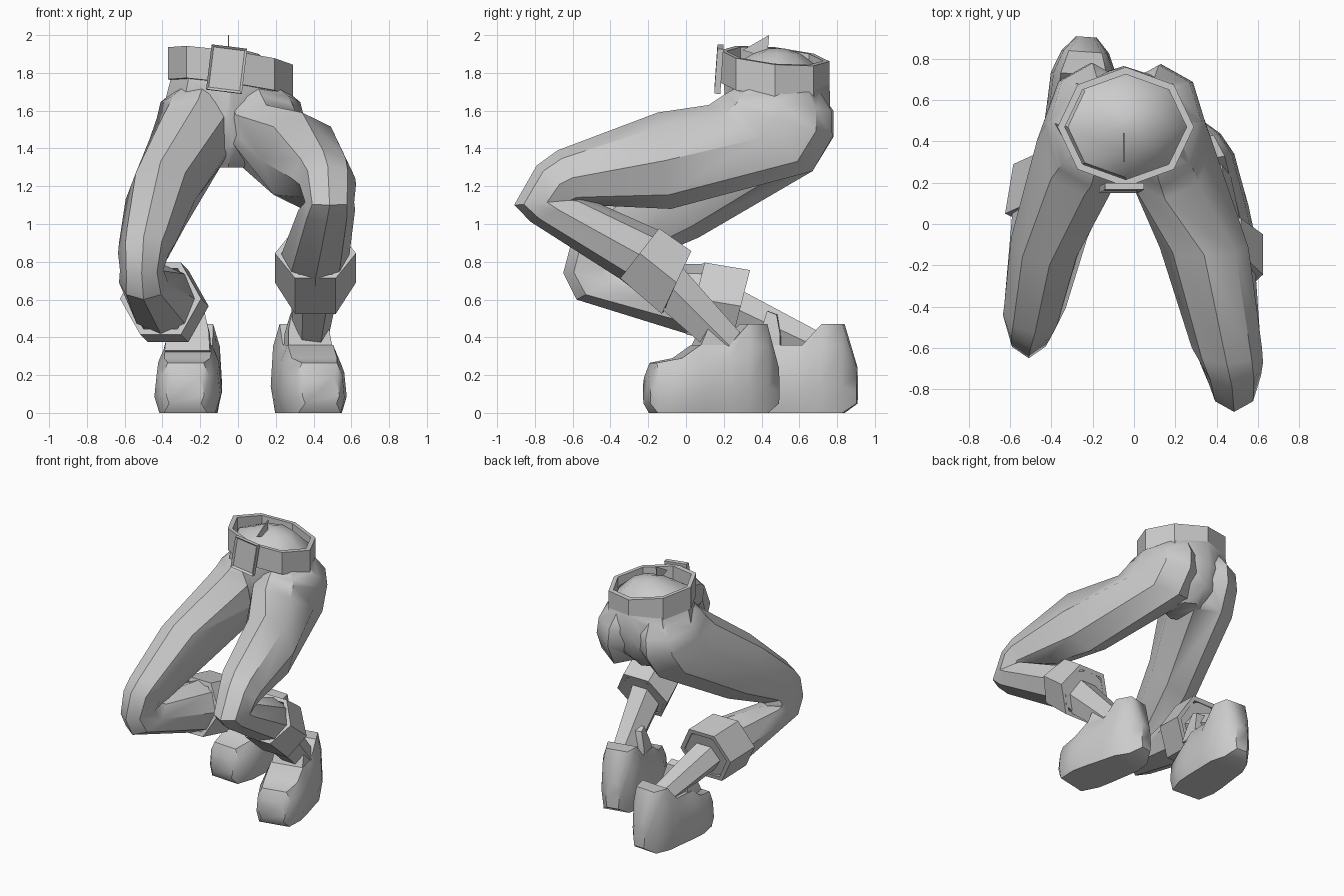
import bpy, bmesh, math
from mathutils import Vector, Matrix

if "Cube" in bpy.data.objects:
    bpy.data.objects.remove(bpy.data.objects["Cube"])

grey = bpy.data.materials.new("light grey")
grey.diffuse_color = (0.6, 0.6, 0.6, 1)
grey.use_nodes = True
grey.node_tree.nodes["Principled BSDF"].inputs["Base Color"].default_value = grey.diffuse_color


def loft(name, rings, closed=False):
    """Skin equal-length point rings; cap the ends, or join them into a band."""
    bm = bmesh.new()
    vs = [[bm.verts.new(p) for p in r] for r in rings]
    n = len(vs[0])
    pairs = list(zip(vs, vs[1:])) + ([(vs[-1], vs[0])] if closed else [])
    for a, b in pairs:
        for i in range(n):
            j = (i + 1) % n
            bm.faces.new((a[i], a[j], b[j], b[i]))
    if not closed:
        bm.faces.new(vs[0])
        bm.faces.new(vs[-1])
    bmesh.ops.recalc_face_normals(bm, faces=bm.faces)
    me = bpy.data.meshes.new(name)
    bm.to_mesh(me)
    bm.free()
    ob = bpy.data.objects.new(name, me)
    bpy.context.collection.objects.link(ob)
    me.materials.append(grey)
    return ob


def cross(x, yo, zo, yi, zi, w, n=8, phase=0.0, s=1.0):
    """Ring between an outer and an inner (y, z) point with half-width w in x."""
    c = Vector((x, (yo + yi) / 2, (zo + zi) / 2))
    u = Vector((0, (yo - yi) / 2, (zo - zi) / 2)) * s
    pts = []
    for i in range(n):
        a = 2 * math.pi * (i + phase) / n
        pts.append(c + u * math.cos(a) + Vector((w * s * math.sin(a), 0, 0)))
    return pts


def flat(x, y, z, rx, ry, n=8, sx=0.0, sy=0.0):
    """Horizontal ring, optionally sloped."""
    pts = []
    for i in range(n):
        a = 2 * math.pi * i / n
        dx, dy = rx * math.cos(a), ry * math.sin(a)
        pts.append(Vector((x + dx, y + dy, z + sx * dx + sy * dy)))
    return pts


# Trousers: hips plus two bent legs
trousers = loft("trousers", [
    flat(-0.05, 0.48, 1.30, 0.10, 0.14),
    flat(-0.05, 0.49, 1.40, 0.25, 0.235),
    flat(-0.05, 0.49, 1.56, 0.36, 0.275),
    flat(-0.04, 0.48, 1.74, 0.315, 0.28, sx=-0.1),
    flat(-0.04, 0.47, 1.82, 0.28, 0.245, sx=-0.12),
    flat(-0.04, 0.48, 1.90, 0.15, 0.13),
    flat(-0.04, 0.48, 1.93, 0.04, 0.04)])
right_leg = loft("right_trouser_leg", [cross(*r) for r in [
    (0.10, 0.30, 1.74, 0.71, 1.70, 0.14),
    (0.12, 0.21, 1.69, 0.77, 1.60, 0.21),
    (0.13, 0.18, 1.67, 0.775, 1.46, 0.22),
    (0.15, 0.12, 1.63, 0.67, 1.28, 0.23),
    (0.34, -0.15, 1.59, -0.08, 1.08, 0.215),
    (0.45, -0.68, 1.39, -0.52, 1.10, 0.17),
    (0.475, -0.79, 1.31, -0.55, 1.11, 0.15),
    (0.485, -0.91, 1.10, -0.56, 1.13, 0.13),
    (0.47, -0.82, 1.01, -0.53, 1.14, 0.15),
    (0.41, -0.35, 0.71, -0.15, 0.97, 0.18),
    (0.41, -0.12, 0.53, 0.02, 0.85, 0.18)]])
left_leg = loft("left_trouser_leg", [cross(*r) for r in [
    (-0.18, 0.30, 1.74, 0.71, 1.70, 0.14),
    (-0.20, 0.21, 1.69, 0.78, 1.60, 0.21),
    (-0.21, 0.18, 1.66, 0.78, 1.46, 0.22),
    (-0.24, 0.14, 1.61, 0.67, 1.28, 0.23),
    (-0.41, -0.20, 1.33, 0.07, 0.93, 0.185),
    (-0.48, -0.53, 1.02, -0.28, 0.78, 0.15),
    (-0.50, -0.60, 0.93, -0.28, 0.76, 0.135),
    (-0.51, -0.65, 0.74, -0.27, 0.77, 0.115),
    (-0.50, -0.58, 0.60, -0.24, 0.78, 0.13),
    (-0.41, 0.00, 0.42, 0.10, 0.79, 0.18),
    (-0.37, 0.23, 0.38, 0.33, 0.75, 0.18)]])
bpy.context.view_layer.objects.active = trousers
for leg in (right_leg, left_leg):
    m = trousers.modifiers.new("join", 'BOOLEAN')
    m.operation, m.solver, m.object = 'UNION', 'EXACT', leg
    bpy.ops.object.modifier_apply(modifier=m.name)
    bpy.data.objects.remove(leg)

# Turned-up cuffs: hollow six-sided bands
for name, a, b in [
        ("right_cuff", (0.41, -0.35, 0.71, -0.14, 0.98, 0.19), (0.41, -0.13, 0.52, 0.03, 0.86, 0.19)),
        ("left_cuff", (-0.41, 0.00, 0.41, 0.10, 0.80, 0.19), (-0.37, 0.24, 0.37, 0.34, 0.76, 0.19))]:
    loft(name, [cross(*r, n=6, phase=0.5, s=s)
                for r, s in ((a, 1.13), (b, 1.13), (b, 0.95), (a, 0.95))], closed=True)

# Ankles
loft("right_ankle", [cross(0.41, -0.18, 0.57, -0.03, 0.81, 0.13, n=6, phase=0.5),
                     cross(0.38, 0.16, 0.28, 0.30, 0.43, 0.09, n=6, phase=0.5)])
loft("left_ankle", [cross(-0.38, 0.16, 0.47, 0.25, 0.69, 0.13, n=6, phase=0.5),
                    cross(-0.25, 0.63, 0.28, 0.73, 0.43, 0.09, n=6, phase=0.5)])


# Shoes: stations from toe to heel, (y, half-width, bottom, top)
def shoe(side, x, y, yaw, tongue_y):
    place = Matrix.Translation((x, y, 0)) @ Matrix.Rotation(yaw, 4, 'Z')
    rings = []
    for sy, w, z0, z1 in [(-0.355, 0.10, 0.05, 0.19), (-0.32, 0.135, 0, 0.265),
                          (-0.19, 0.175, 0, 0.29), (-0.09, 0.175, 0, 0.36),
                          (0.07, 0.165, 0, 0.36), (0.17, 0.16, 0, 0.47),
                          (0.28, 0.115, 0, 0.47), (0.352, 0.05, 0.05, 0.24)]:
        h = z1 - z0
        half = [(0.85, z0), (1.0, z0 + 0.3 * h), (0.92, z0 + 0.75 * h), (0.7, z1)]
        pts = [(w * k, z) for k, z in half] + [(-w * k, z) for k, z in reversed(half)]
        rings.append([place @ Vector((px, sy, pz)) for px, pz in pts])
    loft(side + "_shoe", rings)
    # Tongue in front of the ankle
    loft(side + "_shoe_tongue", [
        [place @ Vector((px, py + tongue_y, pz)) for px, py, pz in
         ((-w, y0, z), (w, y0, z), (w, y1, z - 0.02), (-w, y1, z - 0.02))]
        for w, y0, y1, z in ((0.12, -0.10, 0.05, 0.33), (0.11, -0.05, 0.05, 0.44), (0.085, -0.02, 0.03, 0.54))])


shoe("right", 0.365, 0.14, math.radians(12), 0.0)
shoe("left", -0.255, 0.555, math.radians(-4), -0.10)

# Belt: sloping eight-sided band
loft("belt", [flat(-0.04, 0.47, z, 0.33 - t, 0.29 - t, sx=-0.14, sy=-0.10)
              for t, z in ((0, 1.72), (0, 1.89), (0.035, 1.89), (0.035, 1.72))], closed=True)

# Buckle: framed plate with a recessed middle
tilt = (Matrix.Translation((-0.06, 0.17, 1.82)) @ Matrix.Rotation(math.radians(7), 4, 'Y')
        @ Matrix.Rotation(math.radians(-4), 4, 'X'))
buckle = loft("buckle", [[tilt @ Vector((sx * 0.095, d, sz * 0.12))
                          for sx, sz in ((-1, -1), (1, -1), (1, 1), (-1, 1))] for d in (-0.012, 0.02)])
bm = bmesh.new()
bm.from_mesh(buckle.data)
front = [f for f in bm.faces if f.normal.y < -0.8]
bmesh.ops.inset_region(bm, faces=front, thickness=0.018)
for v in front[0].verts:
    v.co.y += 0.012
bm.to_mesh(buckle.data)
bm.free()

# Thin belt end standing up inside the waist
loft("belt_end", [[Vector((x, y, z)) for y, z in ((0.30, 1.92), (0.44, 2.0), (0.43, 1.88))]
                  for x in (-0.053, -0.047)])

# Soft shading with crisp creases
for ob in bpy.context.scene.objects:
    ob.select_set(True)
bpy.context.view_layer.objects.active = trousers
bpy.ops.object.shade_smooth_by_angle(angle=math.radians(38))
